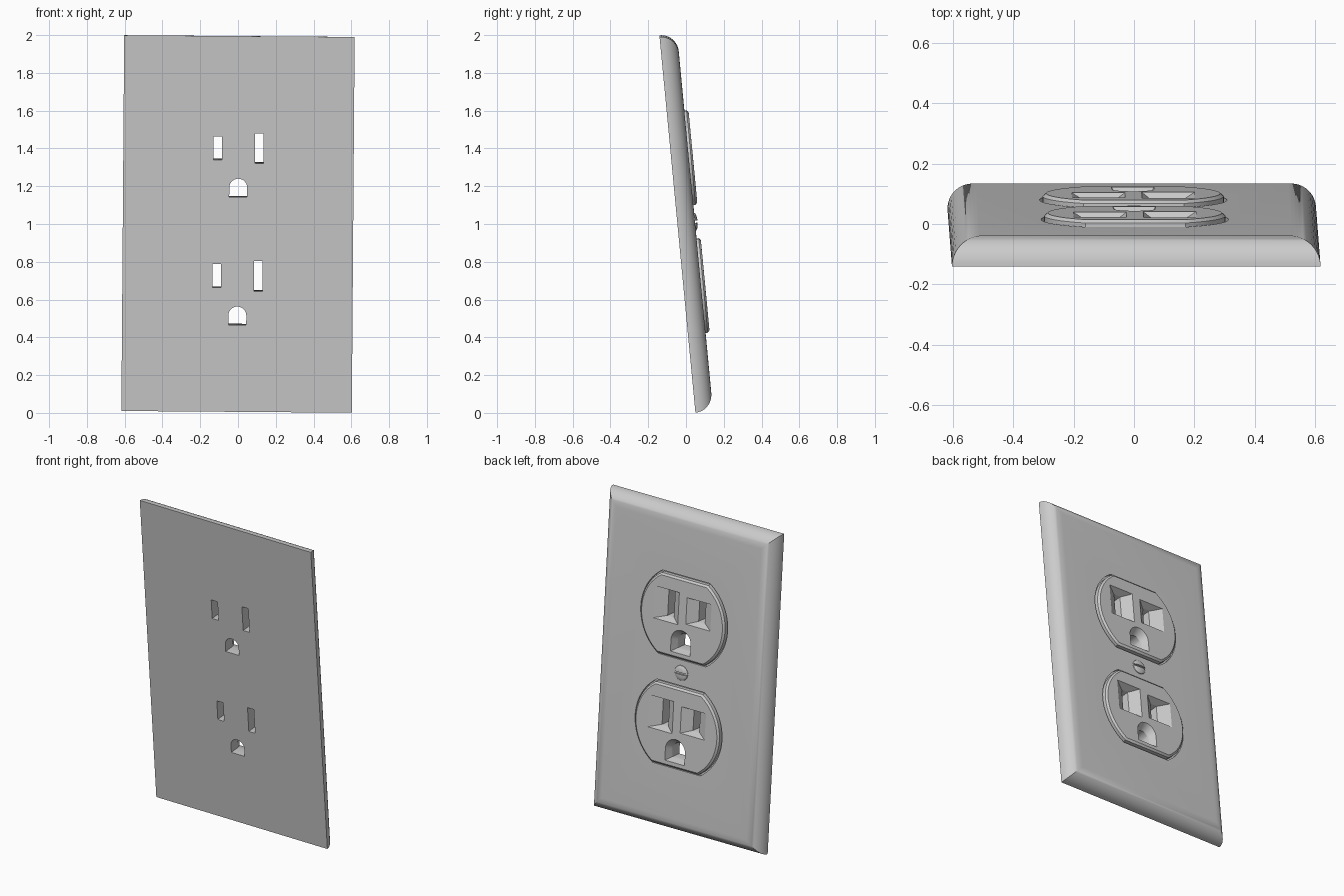
import bpy, bmesh
from math import sin, cos, asin, pi, radians
from mathutils import Matrix

if "Cube" in bpy.data.objects:
    bpy.data.objects.remove(bpy.data.objects["Cube"])

# Slight lean and roll of the whole outlet (local y points out of the face)
POSE = (Matrix.Translation((0, -0.045, 1.0)) @ Matrix.Rotation(radians(0.43), 4, 'Y')
        @ Matrix.Rotation(radians(5.45), 4, 'X'))
THICK, FACE = 0.093, 0.115
CENTRES = (0.343, -0.337)

grey = bpy.data.materials.new("light_grey_plastic")
grey.use_nodes = True
grey.diffuse_color = (0.6, 0.6, 0.6, 1)
grey.node_tree.nodes["Principled BSDF"].inputs["Base Color"].default_value = (0.6, 0.6, 0.6, 1)


# Outlines in the face plane
def rect(cx, cz, w, h):
    return [(cx + sx * w / 2, cz + sz * h / 2) for sx, sz in ((-1, -1), (1, -1), (1, 1), (-1, 1))]


def flat_circle(cz, r, flat, n=20):
    a = asin(flat / r)
    arc = [-a + 2 * a * i / n for i in range(n + 1)]
    return [(r * cos(t + s), cz + r * sin(t + s)) for s in (0, pi) for t in arc]


def arch(bottom, w, h, n=14):
    r = w / 2
    top = [(r * cos(pi * i / n), bottom + h - r + r * sin(pi * i / n)) for i in range(n + 1)]
    return [(-r, bottom), (r, bottom)] + top


# Skin between matching outlines placed at increasing depths
def loft(bm, layers):
    rings = [[bm.verts.new((x, y, z)) for x, z in pts] for y, pts in layers]
    for a, b in zip(rings, rings[1:]):
        for i in range(len(a)):
            j = (i + 1) % len(a)
            bm.faces.new((a[i], a[j], b[j], b[i]))
    bm.faces.new(rings[0][::-1])
    bm.faces.new(rings[-1])


def make(name, parts):
    bm = bmesh.new()
    for layers in parts:
        loft(bm, layers)
    bmesh.ops.recalc_face_normals(bm, faces=bm.faces[:])
    mesh = bpy.data.meshes.new(name)
    bm.to_mesh(mesh)
    bm.free()
    mesh.materials.append(grey)
    ob = bpy.data.objects.new(name, mesh)
    bpy.context.collection.objects.link(ob)
    ob.matrix_world = POSE
    return ob


def activate(ob):
    bpy.ops.object.select_all(action='DESELECT')
    ob.select_set(True)
    bpy.context.view_layer.objects.active = ob


def cut(ob, cutter):
    activate(ob)
    mod = ob.modifiers.new("cut", 'BOOLEAN')
    mod.operation, mod.solver, mod.object = 'DIFFERENCE', 'EXACT', cutter
    bpy.ops.object.modifier_apply(modifier=mod.name)


# Funnel-mouthed opening that narrows to a straight hole
def funnel(mouth, hole):
    return [(-0.05, hole), (FACE - 0.045, hole), (FACE, mouth), (FACE + 0.03, mouth)]


# Wall plate with rounded, mitred edges
steps = 12
layers = []
for i in range(steps + 1):
    t = pi / 2 * i / steps
    inset = THICK * (1 - cos(t))
    layers.append((THICK * sin(t), rect(0, 0, 1.22 - 2 * inset, 1.998 - 2 * inset)))
plate = make("wall_plate", [layers])

# Cutters: thin gaps round the sockets, then the pin openings
gaps = make("gap_cutter", [[(THICK - 0.015, flat_circle(c, 0.31, 0.26)),
                            (THICK + 0.05, flat_circle(c, 0.31, 0.26))] for c in CENTRES])
openings = []
for c in CENTRES:
    for x, h in ((-0.11, 0.125), (0.11, 0.16)):
        openings.append(funnel(rect(x * 1.05, c + 0.06, 0.175, h + 0.04),
                               rect(x, c + 0.06, 0.045, h)))
    openings.append(funnel(arch(c - 0.215, 0.14, 0.145), arch(c - 0.2, 0.095, 0.098)))
pins = make("pin_cutter", openings)
cut(plate, gaps)
cut(plate, pins)

# Socket faces with a chamfered rim
sockets = []
for c, name in zip(CENTRES, ("upper_socket", "lower_socket")):
    ob = make(name, [[(THICK - 0.02, flat_circle(c, 0.3, 0.25)),
                      (FACE - 0.01, flat_circle(c, 0.3, 0.25)),
                      (FACE, flat_circle(c, 0.288, 0.238))]])
    cut(ob, pins)
    sockets.append(ob)

# Domed centre screw with a driver slot
dome = [(THICK - 0.01, flat_circle(0, 0.047, 0.047))]
for i in range(6):
    t = pi / 2 * i / 6
    r = 0.047 * cos(t)
    dome.append((THICK + 0.014 * sin(t), flat_circle(0, r, r)))
screw = make("centre_screw", [[(y, [(x, z + 0.003) for x, z in p]) for y, p in dome]])
slot = make("slot_cutter", [[(THICK + 0.001, rect(0, 0.003, 0.12, 0.012)),
                             (THICK + 0.05, rect(0, 0.003, 0.12, 0.012))]])
cut(screw, slot)

for ob in (gaps, pins, slot):
    bpy.data.objects.remove(ob)
for ob in [plate, screw] + sockets:
    activate(ob)
    bpy.ops.object.shade_smooth_by_angle(angle=radians(30))
